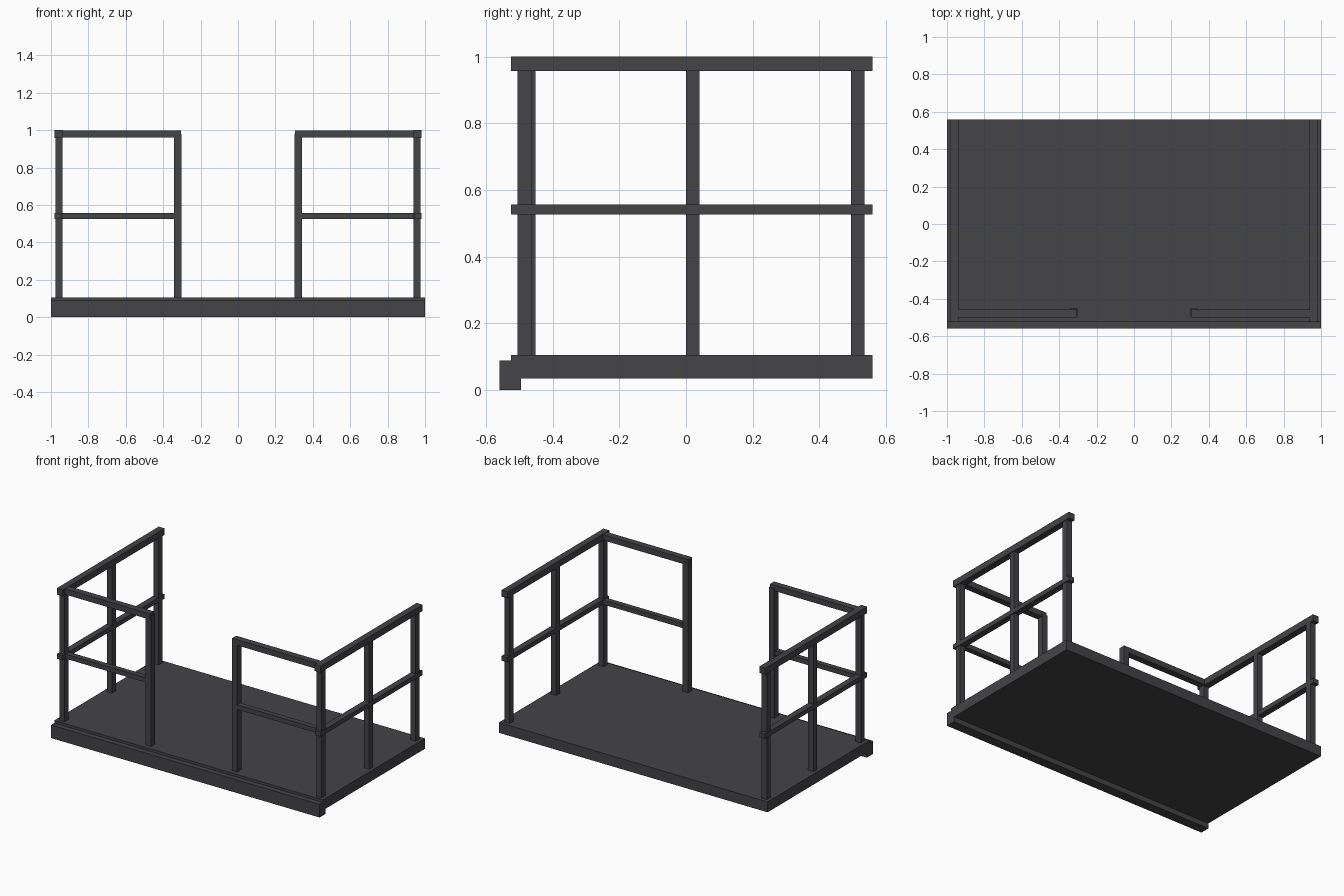
import bpy
import bmesh
from mathutils import Vector

cube = bpy.data.objects.get("Cube")
if cube:
    bpy.data.objects.remove(cube, do_unlink=True)

# Single dark painted steel colour
COLOUR = (0.058, 0.056, 0.062, 1.0)
steel = bpy.data.materials.new("dark_grey_steel")
steel.use_nodes = True
steel.diffuse_color = COLOUR
bsdf = next(n for n in steel.node_tree.nodes if n.type == "BSDF_PRINCIPLED")
bsdf.inputs["Base Color"].default_value = COLOUR
bsdf.inputs["Roughness"].default_value = 0.6


def box(name, x, y, z):
    """Add a box spanning the given (low, high) ranges."""
    low, high = (Vector(c) for c in zip(x, y, z))
    bm = bmesh.new()
    bmesh.ops.create_cube(bm, size=1)
    for v in bm.verts:
        v.co = (low + high) / 2 + v.co * (high - low)
    mesh = bpy.data.meshes.new(name)
    bm.to_mesh(mesh)
    bm.free()
    mesh.materials.append(steel)
    obj = bpy.data.objects.new(name, mesh)
    bpy.context.collection.objects.link(obj)


def pair(name, x, y, z):
    """Add a box on the left (+x) and its mirror on the right."""
    box("left_" + name, x, y, z)
    box("right_" + name, (-x[1], -x[0]), y, z)


# Platform
DECK = 0.105
box("deck", (-1, 1), (-0.525, 0.56), (0.035, DECK))
box("front_beam", (-1, 1), (-0.56, -0.495), (0, 0.088))

# Side railings
for name, y in (("front", -0.505), ("middle", 0.0), ("rear", 0.495)):
    pair(name + "_post", (0.938, 0.977), (y, y + 0.041), (DECK, 0.96))
pair("side_top_rail", (0.938, 0.982), (-0.525, 0.56), (0.957, 1.0))
pair("side_middle_rail", (0.94, 0.982), (-0.525, 0.56), (0.526, 0.557))

# Front railings beside the entrance
pair("entrance_post", (0.301, 0.341), (-0.495, -0.451), (DECK, 0.978))
pair("front_top_rail", (0.306, 0.938), (-0.5, -0.456), (0.96, 0.998))
pair("front_middle_rail", (0.341, 0.938), (-0.495, -0.459), (0.526, 0.557))
